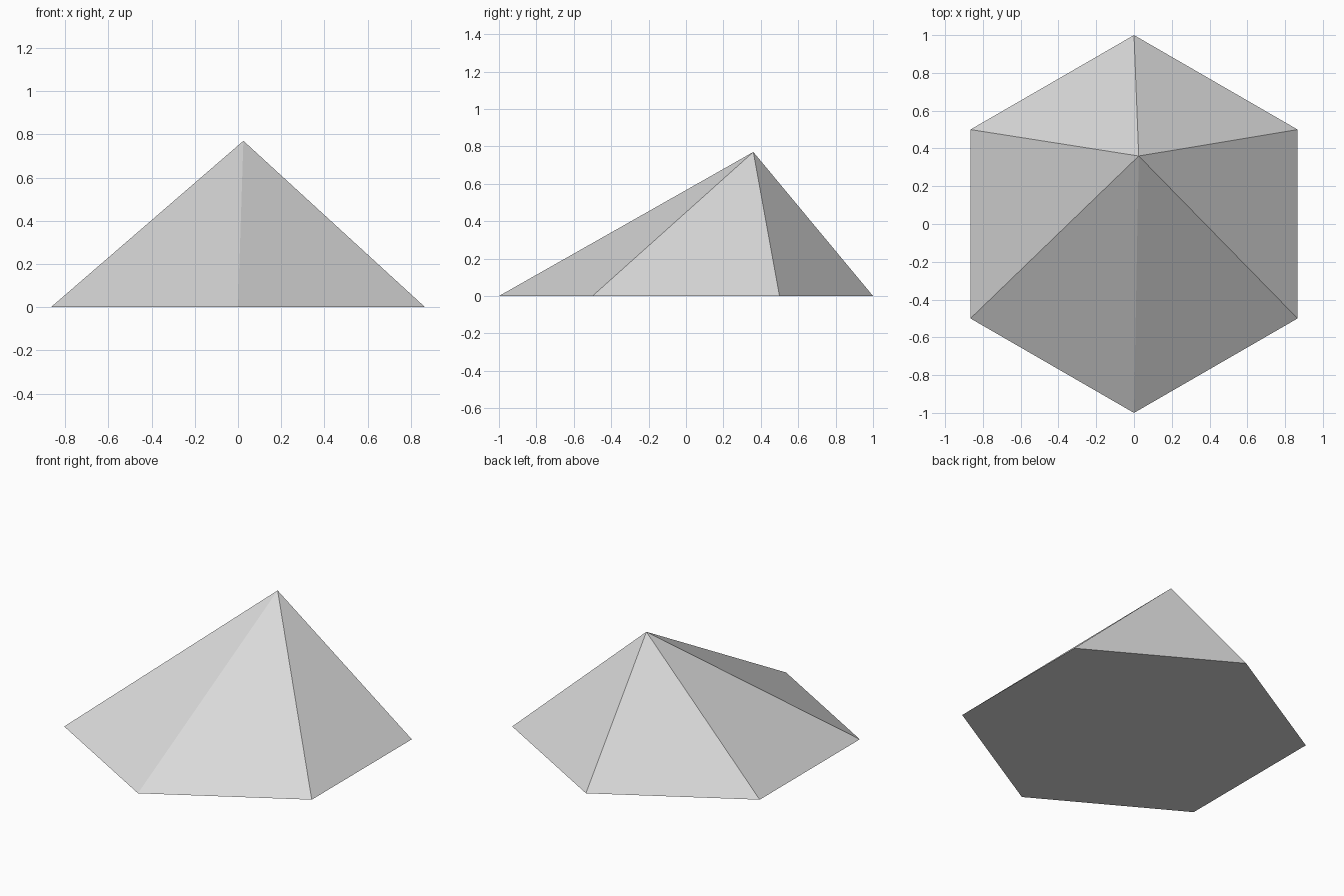
import bpy
import bmesh

cube = bpy.data.objects.get("Cube")
if cube:
    bpy.data.objects.remove(cube, do_unlink=True)

# Plain grey material
GREY = (0.7, 0.7, 0.7, 1.0)
grey = bpy.data.materials.new("light_grey")
grey.use_nodes = True
grey.diffuse_color = GREY
grey.node_tree.nodes["Principled BSDF"].inputs["Base Color"].default_value = GREY

# Hexagonal base with corners at front and back
bm = bmesh.new()
bmesh.ops.create_circle(bm, cap_ends=True, segments=6, radius=1.0)
rim = list(bm.edges)

# Sides rise to a single off-centre peak
peak = bm.verts.new((0.025, 0.36, 0.77))
for edge in rim:
    bm.faces.new((*edge.verts, peak))
bmesh.ops.recalc_face_normals(bm, faces=bm.faces)

mesh = bpy.data.meshes.new("slanted_pyramid")
bm.to_mesh(mesh)
bm.free()
mesh.materials.append(grey)
pyramid = bpy.data.objects.new("slanted_pyramid", mesh)
bpy.context.collection.objects.link(pyramid)
